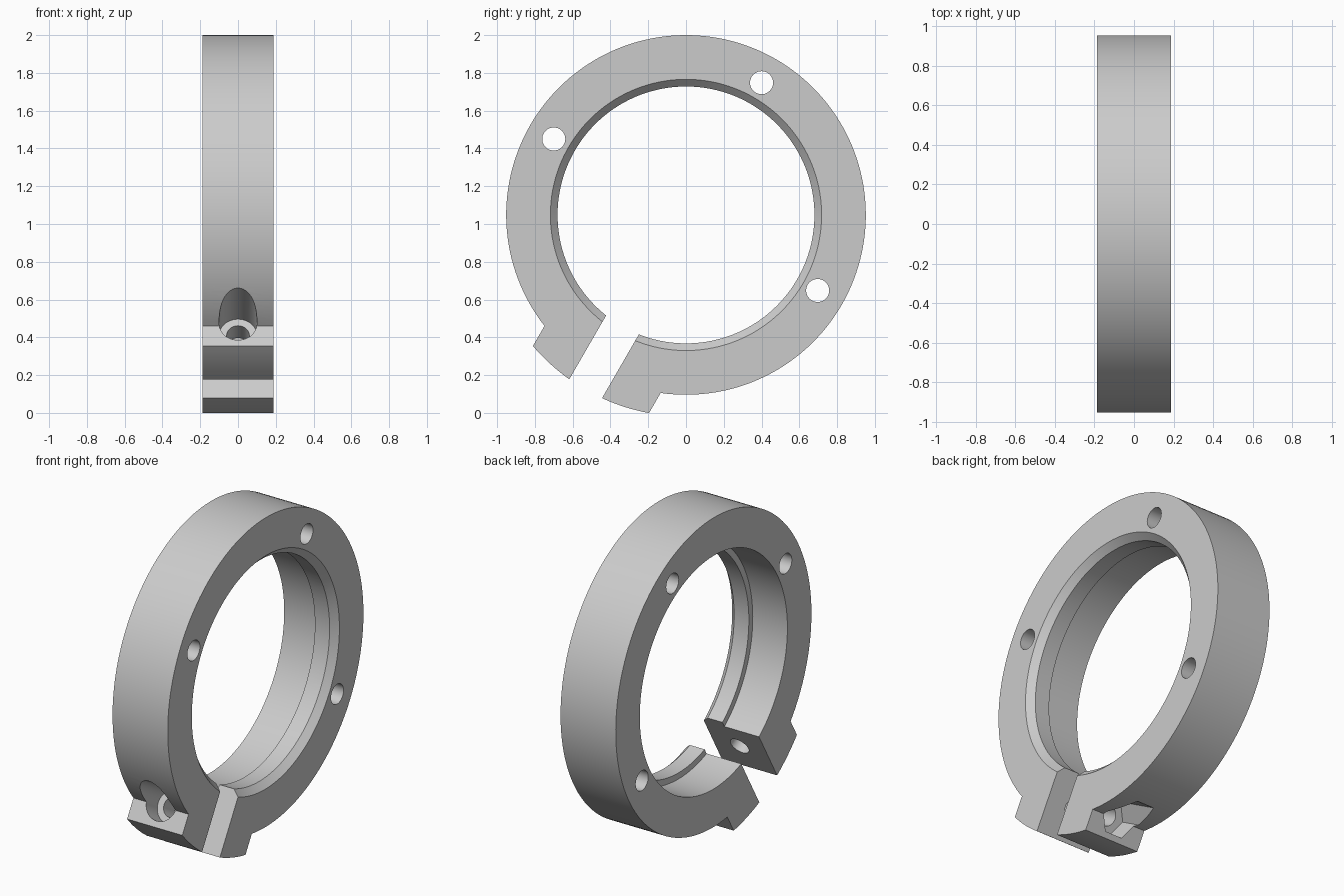
import bpy, bmesh
from math import sin, cos, asin, pi, radians
from mathutils import Vector

if "Cube" in bpy.data.objects:
    bpy.data.objects.remove(bpy.data.objects["Cube"])

HALF = 0.188                 # half thickness along x
CENTRE_Z = 1.048
LIP, BORE, OUTER, LUG = 0.68, 0.718, 0.952, 1.067
GAP, LUG_HALF = 0.1, 0.355   # half widths of the split and of the lugs
LIP_BACK = HALF - 0.14       # where the lip steps out to the wide bore
CHAMFER = 0.04
SCREW_A = 0.87               # distance of the clamp screw from the centre
TILT = radians(30)

steel = bpy.data.materials.new("plain_grey")
steel.use_nodes = True
grey = (0.6, 0.6, 0.6, 1)
steel.diffuse_color = grey
steel.node_tree.nodes["Principled BSDF"].inputs["Base Color"].default_value = grey


def place(x, across, along):
    """Clamp frame to world: 'along' runs down the split, 'across' over it."""
    return Vector((x, cos(TILT) * across - sin(TILT) * along,
                   CENTRE_Z - sin(TILT) * across - cos(TILT) * along))


def arc(r, start, end, n):
    """Points of an arc about the ring axis, angles from the split."""
    angles = [start + (end - start) * i / n for i in range(n + 1)]
    return [(r * sin(t), r * cos(t)) for t in angles]


def loft(name, rings):
    """Closed solid through matching rings of points, capped at both ends."""
    bm = bmesh.new()
    loops = [[bm.verts.new(p) for p in ring] for ring in rings]
    n = len(loops[0])
    for low, high in zip(loops, loops[1:]):
        for i in range(n):
            j = (i + 1) % n
            bm.faces.new((low[i], low[j], high[j], high[i]))
    bm.faces.new(loops[0])
    bm.faces.new(loops[-1])
    bmesh.ops.recalc_face_normals(bm, faces=bm.faces)
    mesh = bpy.data.meshes.new(name)
    bm.to_mesh(mesh)
    bm.free()
    mesh.materials.append(steel)
    obj = bpy.data.objects.new(name, mesh)
    bpy.context.collection.objects.link(obj)
    return obj


def circle(r, n, phase=0):
    return [(r * cos(phase + 2 * pi * i / n), r * sin(phase + 2 * pi * i / n))
            for i in range(n)]


def axial_cutter(name, sections):
    """Round cutter about the ring axis from (x, radius) pairs."""
    return loft(name, [[place(x, u, v) for u, v in circle(r, 144, 0.013)]
                       for x, r in sections])


def screw_cutter(name, start, end, r, n):
    """Cutter lying across the split."""
    return loft(name, [[place(u, c, SCREW_A + v) for u, v in circle(r, n)]
                       for c in (start, end)])


# Split ring with two clamp lugs
gap_in, gap_out = asin(GAP / LIP), asin(GAP / LUG)
lug = arc(LUG, gap_out, asin(LUG_HALF / LUG), 8)
root = asin(LUG_HALF / OUTER)
outline = (arc(LIP, 2 * pi - gap_in, gap_in, 144) + lug
           + arc(OUTER, root, 2 * pi - root, 144)
           + [(-c, a) for c, a in reversed(lug)])
ring = loft("split_clamp_ring", [[place(x, c, a) for c, a in outline]
                                 for x in (-HALF, HALF)])

# Chamfer in front of the lip, wide bore with a square step behind it
cutters = [
    axial_cutter("chamfer_cutter", [(HALF - CHAMFER * 1.5, LIP * 1.5 - BORE * 0.5),
                                    (HALF + CHAMFER, BORE * 2 - LIP)]),
    axial_cutter("bore_cutter", [(-HALF - 0.1, BORE), (LIP_BACK, BORE)]),
]

# Three mounting holes through the face
for y, z in ((-0.7, 1.45), (0.4, 1.748), (0.697, 0.648)):
    cutters.append(loft("mounting_hole_cutter",
                        [[Vector((x, y + u, z + v)) for u, v in circle(0.061, 40)]
                         for x in (-0.4, 0.4)]))

# Clamp screw: through hole, round head recess, hexagonal nut recess
cutters.append(screw_cutter("screw_hole_cutter", -0.3, 0.3, 0.06, 40))
cutters.append(screw_cutter("screw_head_cutter", -0.9, -0.23, 0.1, 48))
cutters.append(screw_cutter("nut_recess_cutter", 0.23, 0.9, 0.116, 6))

for cutter in cutters:
    cutter.hide_render = True
    mod = ring.modifiers.new(cutter.name, "BOOLEAN")
    mod.operation = "DIFFERENCE"
    mod.solver = "EXACT"
    mod.object = cutter

# Bake the cuts and drop the cutters
bpy.context.view_layer.update()
graph = bpy.context.evaluated_depsgraph_get()
baked = bpy.data.meshes.new_from_object(ring.evaluated_get(graph))
ring.modifiers.clear()
ring.data = baked
for cutter in cutters:
    bpy.data.objects.remove(cutter)

bpy.ops.object.select_all(action="DESELECT")
ring.select_set(True)
bpy.context.view_layer.objects.active = ring
bpy.ops.object.shade_smooth_by_angle(angle=radians(25))
